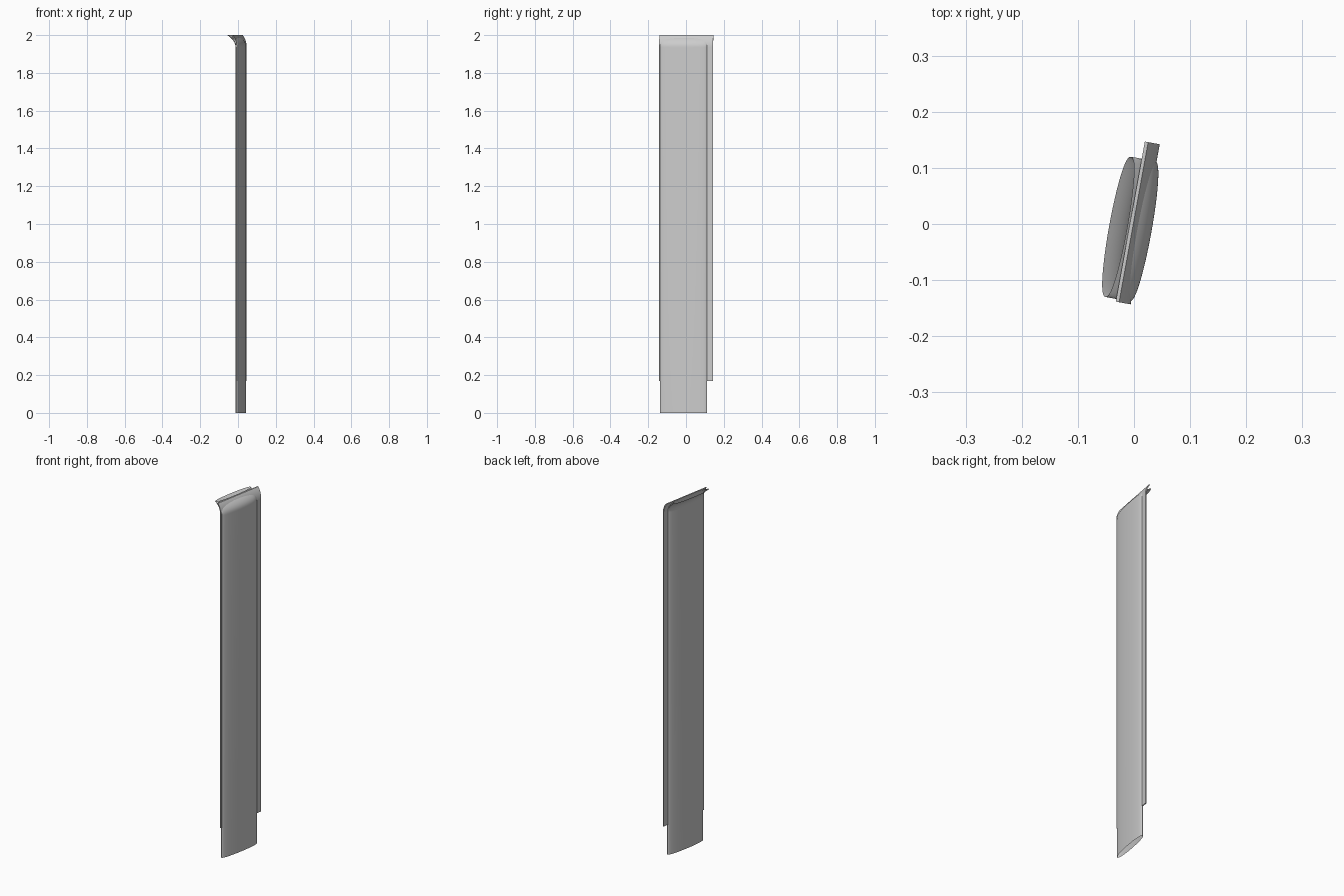
import bpy, bmesh, math
from mathutils import Vector

if "Cube" in bpy.data.objects:
    bpy.data.objects.remove(bpy.data.objects["Cube"])

ANGLE = math.radians(10.3)
U = Vector((math.sin(ANGLE), math.cos(ANGLE), 0))    # along the blade width
V = Vector((math.cos(ANGLE), -math.sin(ANGLE), 0))   # through the thickness
BEND_START, TOP = 1.935, 2.0


def lens(half_width, half_thick, n=48):
    """Shallow rounded lens profile in (u, v)."""
    pts = []
    for i in range(n):
        a = 2 * math.pi * i / n
        c, s = math.cos(a), math.sin(a)
        pts.append((half_width * c, half_thick * math.copysign(abs(s) ** 0.85, s)))
    return pts


def sweep(name, profile, centre, z0, shift, cap, steps=14):
    """Extrude a profile upwards, curving it sideways near the top."""
    bm = bmesh.new()
    heights = [z0] + [BEND_START + (TOP - BEND_START) * k / steps for k in range(steps + 1)]
    rings = []
    for z in heights:
        t = max(0, (z - BEND_START) / (TOP - BEND_START))
        off = -shift * t ** 2.2
        rings.append([bm.verts.new(Vector((centre[0], centre[1], z)) + U * u + V * (v + off))
                      for u, v in profile])
    n = len(profile)
    for a, b in zip(rings, rings[1:]):
        for i in range(n):
            j = (i + 1) % n
            bm.faces.new((a[i], a[j], b[j], b[i]))
    if cap:
        bm.faces.new(rings[0])
        bm.faces.new(rings[-1])
    bmesh.ops.recalc_face_normals(bm, faces=bm.faces[:])
    mesh = bpy.data.meshes.new(name)
    bm.to_mesh(mesh)
    bm.free()
    ob = bpy.data.objects.new(name, mesh)
    bpy.context.collection.objects.link(ob)
    bpy.ops.object.select_all(action='DESELECT')
    ob.select_set(True)
    bpy.context.view_layer.objects.active = ob
    bpy.ops.object.shade_smooth_by_angle(angle=math.radians(35))
    return ob


# Hollow lens-shaped body, flared to the left at its top
sweep("body_shell", lens(0.127, 0.016), (0.015, -0.013), 0.0, 0.044, cap=False)

# Thin plate whose edges show as flanges either side of the body
w, h = 0.145, 0.003
sweep("flange_plate", [(-w, -h), (w, -h), (w, h), (-w, h)], (0.017, 0.0), 0.17, 0.021, cap=True)
